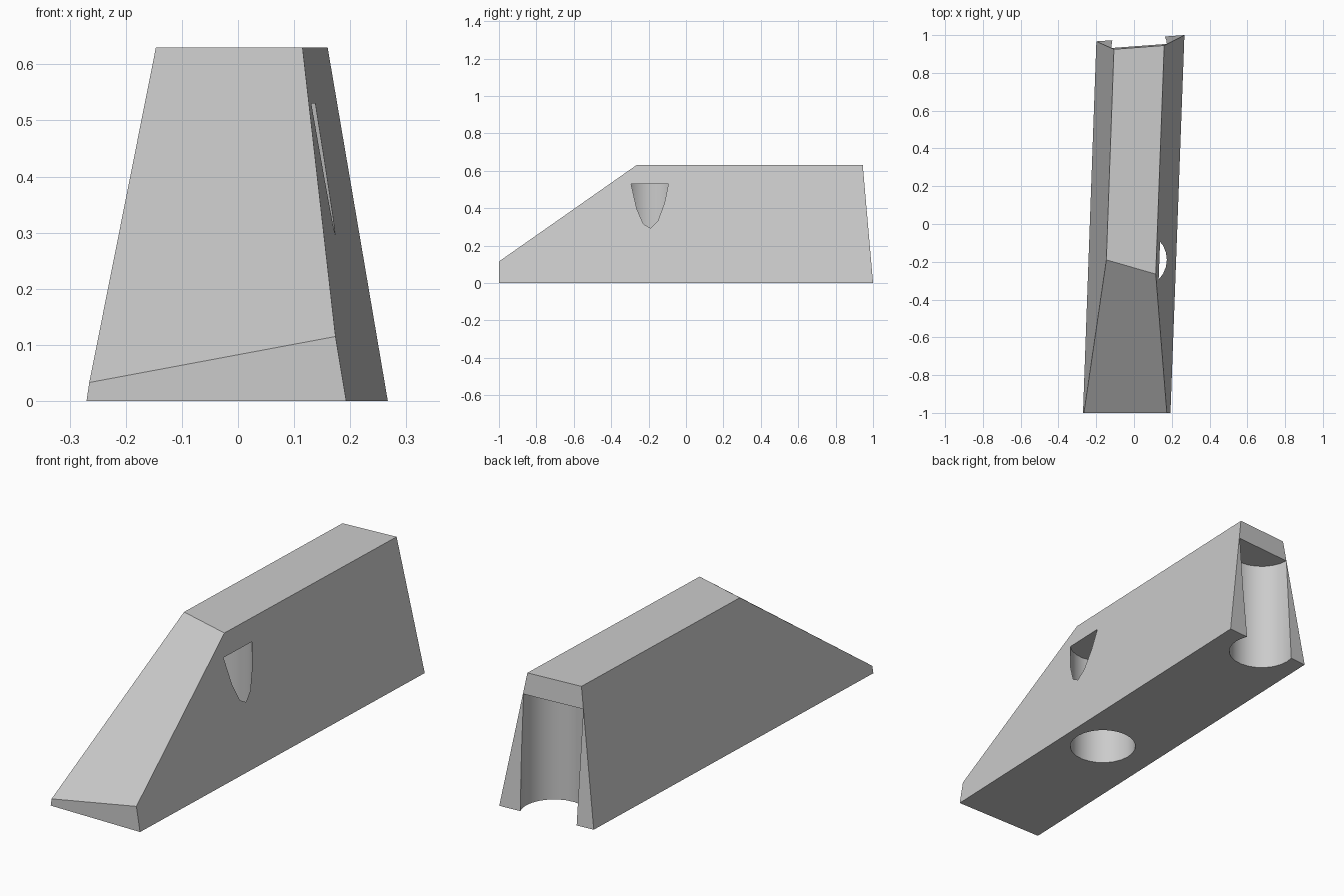
import bpy
import bmesh

cube = bpy.data.objects.get("Cube")
if cube:
    bpy.data.objects.remove(cube, do_unlink=True)

# Single grey material
grey = bpy.data.materials.new("light_grey")
grey.use_nodes = True
COLOUR = (0.6, 0.6, 0.6, 1.0)
grey.diffuse_color = COLOUR
grey.node_tree.nodes["Principled BSDF"].inputs["Base Color"].default_value = COLOUR


def add_object(name, bm):
    mesh = bpy.data.meshes.new(name)
    bmesh.ops.recalc_face_normals(bm, faces=bm.faces)
    bm.to_mesh(mesh)
    bm.free()
    mesh.materials.append(grey)
    obj = bpy.data.objects.new(name, mesh)
    bpy.context.collection.objects.link(obj)
    return obj


# The two leaning side planes
def left(y, z):
    return (0.193 + 0.037 * (y + 1) - 0.167 * z, y, z)


def right(y, z):
    return (-0.27 + 0.036 * (y + 1) + 0.150 * z, y, z)


# Tapered block: one (y, z) outline per side, ordered around the profile
left_outline = [(-1, 0), (-1, 0.115), (-0.265, 0.63), (0.945, 0.63), (1.0, 0)]
right_outline = [(-1, 0), (-1, 0.033), (-0.19, 0.63), (0.925, 0.63), (0.967, 0)]
bm = bmesh.new()
a = [bm.verts.new(left(y, z)) for y, z in left_outline]
b = [bm.verts.new(right(y, z)) for y, z in right_outline]
bm.faces.new(a)
bm.faces.new(b[::-1])
for i in range(5):
    j = (i + 1) % 5
    bm.faces.new((a[j], a[i], b[i], b[j]))
block = add_object("tapered_block", bm)

# Blind round holes bored from below; one breaks the side, one the back
HOLE_RADIUS, HOLE_TOP, HOLE_START = 0.148, 0.53, -0.1
for name, x, y in (("side_hole", 0.026, -0.189), ("back_hole", 0.028, 0.935)):
    bm = bmesh.new()
    bmesh.ops.create_cone(bm, cap_ends=True, segments=24, radius1=HOLE_RADIUS,
                          radius2=HOLE_RADIUS, depth=HOLE_TOP - HOLE_START)
    bmesh.ops.translate(bm, verts=bm.verts, vec=(x, y, (HOLE_TOP + HOLE_START) / 2))
    cutter = add_object(name + "_cutter", bm)
    cutter.hide_render = True
    bpy.context.view_layer.objects.active = block
    mod = block.modifiers.new(name, 'BOOLEAN')
    mod.operation = 'DIFFERENCE'
    mod.solver = 'EXACT'
    mod.object = cutter
    bpy.ops.object.modifier_apply(modifier=mod.name)
    bpy.data.objects.remove(cutter, do_unlink=True)

# Smooth hole walls, crisp block edges
bpy.ops.object.select_all(action='DESELECT')
block.select_set(True)
bpy.context.view_layer.objects.active = block
bpy.ops.object.shade_smooth_by_angle(angle=0.5)
